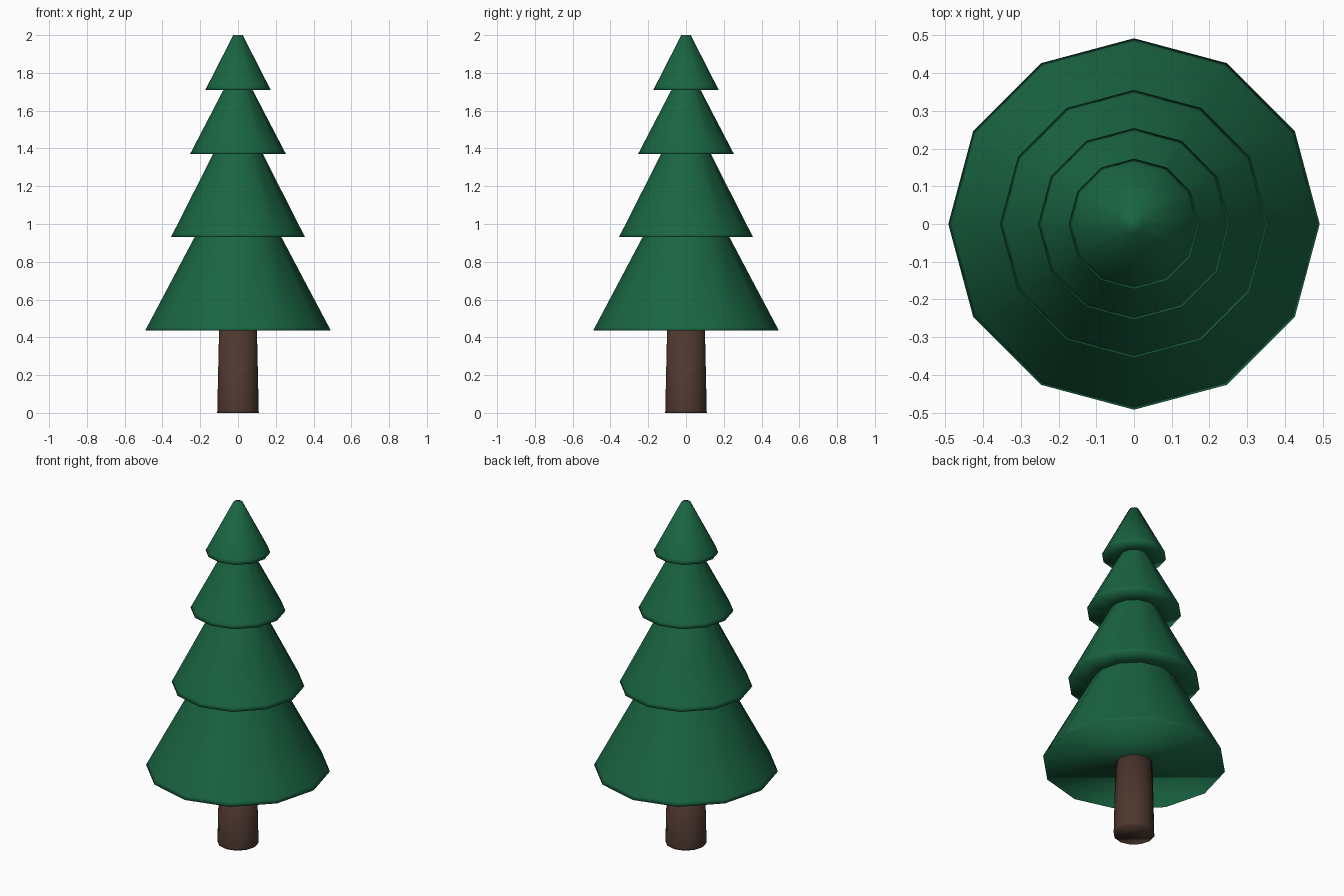
import bpy, bmesh
from math import sin, cos, pi

if "Cube" in bpy.data.objects:
    bpy.data.objects.remove(bpy.data.objects["Cube"])

SIDES = 12


def material(name, color):
    m = bpy.data.materials.new(name)
    m.diffuse_color = (*color, 1)
    m.use_nodes = True
    m.node_tree.nodes["Principled BSDF"].inputs["Base Color"].default_value = m.diffuse_color
    return m


def lathe(name, profile, mat, sharp_rings=()):
    """Spin an (r, z) profile into a closed, smooth shaded solid."""
    bm = bmesh.new()
    rings = [[bm.verts.new((r * cos(2 * pi * i / SIDES), r * sin(2 * pi * i / SIDES), z))
              for i in range(SIDES)] for r, z in profile]
    for a, b in zip(rings, rings[1:]):
        for i in range(SIDES):
            j = (i + 1) % SIDES
            bm.faces.new((a[i], a[j], b[j], b[i]))
    bm.faces.new(rings[0][::-1])
    bm.faces.new(rings[-1])
    for f in bm.faces:
        f.smooth = True
    for k in sharp_rings:
        for i in range(SIDES):
            bm.edges.get((rings[k][i], rings[k][(i + 1) % SIDES])).smooth = False
    me = bpy.data.meshes.new(name)
    bm.to_mesh(me)
    bm.free()
    me.materials.append(mat)
    ob = bpy.data.objects.new(name, me)
    bpy.context.collection.objects.link(ob)
    return ob


green = material("needles", (0.01, 0.13, 0.055))
brown = material("bark", (0.075, 0.038, 0.028))

# Foliage tiers: base z, rim radius, top z, top radius
tiers = [(0.435, 0.492, 0.93, 0.23),
         (0.93, 0.355, 1.37, 0.132),
         (1.37, 0.254, 1.71, 0.077),
         (1.71, 0.173, 2.0, 0.025)]
profile = []
for z0, r0, z1, r1 in tiers:
    slope = (r0 - r1) / (z1 - z0)
    # rim, a narrow support loop just above it, then the top of the tier
    profile += [(r0, z0), (r0 - 0.02 * slope, z0 + 0.02), (r1, z1)]
lathe("foliage", profile, green, sharp_rings=(2, 5, 8))

# Trunk, slightly tapered
lathe("trunk", [(0.11, 0), (0.1098, 0.01), (0.10, 0.45)], brown)
